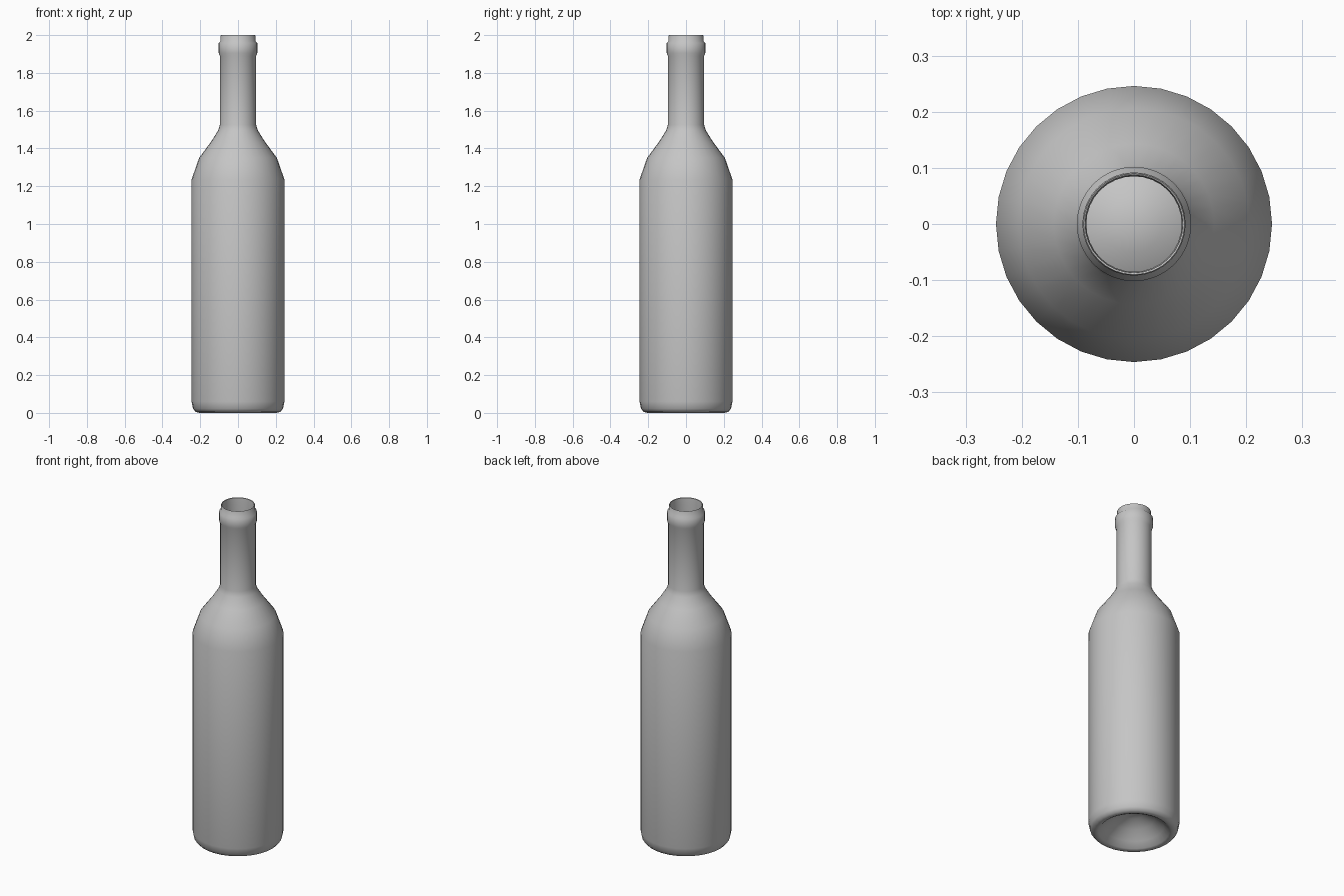
import bpy, bmesh, math

if "Cube" in bpy.data.objects:
    bpy.data.objects.remove(bpy.data.objects["Cube"])

SEGMENTS = 32

glass = bpy.data.materials.new("grey glass")
glass.diffuse_color = (0.56, 0.56, 0.56, 1)
glass.use_nodes = True
glass.node_tree.nodes["Principled BSDF"].inputs["Base Color"].default_value = glass.diffuse_color


def lathe(name, profile, mat):
    """Revolve a (radius, height) profile around the z axis."""
    bm = bmesh.new()
    verts = [bm.verts.new((r, 0, z)) for r, z in profile]
    edges = [bm.edges.new(pair) for pair in zip(verts, verts[1:])]
    bmesh.ops.spin(bm, geom=verts + edges, cent=(0, 0, 0), axis=(0, 0, 1),
                   angle=math.tau, steps=SEGMENTS, use_duplicate=False)
    bmesh.ops.remove_doubles(bm, verts=bm.verts, dist=0.0005)
    bmesh.ops.recalc_face_normals(bm, faces=bm.faces)
    mesh = bpy.data.meshes.new(name)
    bm.to_mesh(mesh)
    bm.free()
    mesh.materials.append(mat)
    obj = bpy.data.objects.new(name, mesh)
    bpy.context.collection.objects.link(obj)
    bpy.context.view_layer.objects.active = obj
    obj.select_set(True)
    bpy.ops.object.shade_smooth_by_angle(angle=math.radians(50))
    return obj


# Hollow base, from the centre outwards
punt = [(0, 0.12), (0.05, 0.112), (0.11, 0.08), (0.16, 0.035), (0.19, 0.006)]
# Outer wall: foot, body, shoulder, neck
outer = [(0.205, 0), (0.225, 0.006), (0.238, 0.022), (0.246, 0.06),
         (0.246, 1.235), (0.206, 1.35), (0.143, 1.435), (0.105, 1.495),
         (0.096, 1.525), (0.096, 1.89)]
# Collar ring and lip
collar = [(0.102, 1.905), (0.102, 1.958), (0.093, 1.968), (0.092, 1.996),
          (0.090, 2.0), (0.087, 1.998)]
# Inner wall back down to the inside of the base
inner = [(0.085, 1.96), (0.085, 1.525), (0.094, 1.49), (0.132, 1.43),
         (0.195, 1.345), (0.234, 1.23), (0.234, 0.06), (0.215, 0.022),
         (0.195, 0.02), (0.165, 0.047), (0.113, 0.092), (0.05, 0.124), (0, 0.132)]

lathe("bottle", punt + outer + collar + inner, glass)
